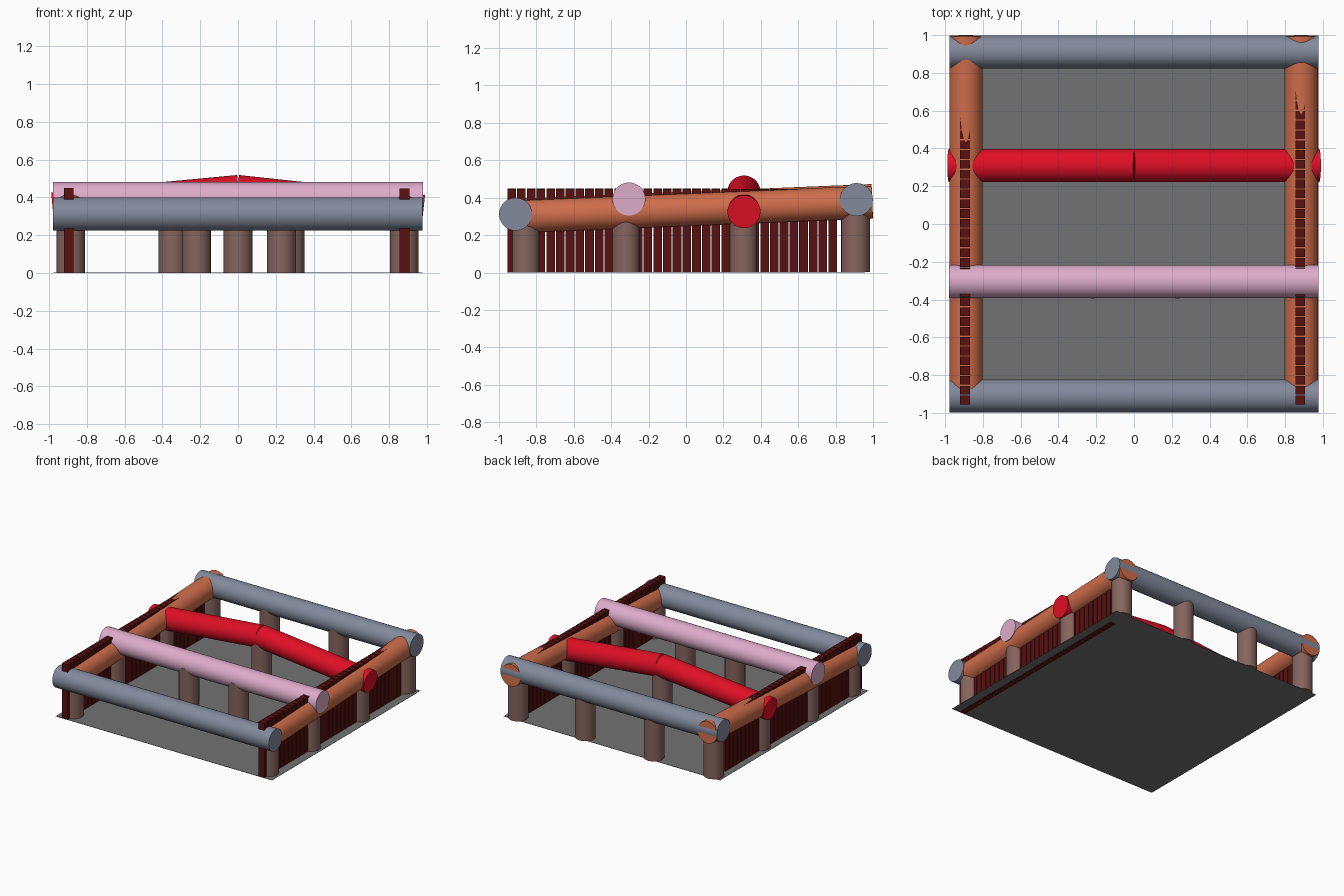
import bpy, bmesh
from mathutils import Vector, Matrix

if "Cube" in bpy.data.objects:
    bpy.data.objects.remove(bpy.data.objects["Cube"])


def srgb(r, g, b):
    return tuple(((c / 255 + 0.055) / 1.055) ** 2.4 for c in (r, g, b)) + (1,)


def mat(name, *rgb):
    m = bpy.data.materials.new(name)
    m.diffuse_color = srgb(*rgb)
    m.use_nodes = True
    m.node_tree.nodes["Principled BSDF"].inputs["Base Color"].default_value = m.diffuse_color
    return m


slate = mat("slate blue", 131, 138, 156)
orange = mat("terracotta", 207, 109, 75)
pink = mat("soft pink", 222, 172, 202)
red = mat("bright red", 224, 15, 38)
brown = mat("mauve brown", 134, 100, 94)
maroon = mat("dark maroon", 88, 16, 16)
grey = mat("floor grey", 114, 114, 114)


def finish(bm, name, material, smooth=False):
    me = bpy.data.meshes.new(name)
    bm.to_mesh(me)
    bm.free()
    if smooth:
        for p in me.polygons:
            p.use_smooth = len(p.vertices) == 4
    me.materials.append(material)
    ob = bpy.data.objects.new(name, me)
    bpy.context.collection.objects.link(ob)
    if smooth:
        bpy.ops.object.select_all(action='DESELECT')
        ob.select_set(True)
        bpy.context.view_layer.objects.active = ob
        bpy.ops.object.shade_smooth_by_angle()
    return ob


def rod(name, a, b, r, material):
    a, b = Vector(a), Vector(b)
    d = b - a
    m = Matrix.Translation((a + b) / 2) @ d.to_track_quat('Z', 'Y').to_matrix().to_4x4()
    bm = bmesh.new()
    bmesh.ops.create_cone(bm, cap_ends=True, segments=48, radius1=r, radius2=r,
                          depth=d.length, matrix=m)
    return finish(bm, name, material, True)


def box(bm, lo, hi):
    lo, hi = Vector(lo), Vector(hi)
    m = Matrix.Translation((lo + hi) / 2) @ Matrix.Diagonal((*(hi - lo), 1))
    bmesh.ops.create_cube(bm, size=1, matrix=m)


R, PR = 0.088, 0.076

# floor plate
bm = bmesh.new()
box(bm, (-0.977, -0.957, 0.001), (0.977, 0.957, 0.003))
finish(bm, "floor_plate", grey)

# cross beams
rod("front_beam", (-0.978, -0.911, 0.312), (0.977, -0.911, 0.312), R, slate)
rod("back_beam", (-0.978, 0.911, 0.39), (0.977, 0.911, 0.39), R, slate)
rod("raised_beam", (-0.98, -0.305, 0.393), (0.978, -0.305, 0.393), R, pink)

# bent beam, two halves mitred at the middle by a thin overlap
rod("bent_beam_left", (-0.98, 0.31, 0.338), (0.004, 0.31, 0.431), R, red)
rod("bent_beam_right", (0.98, 0.31, 0.325), (-0.004, 0.31, 0.431), R, red)

# sloping side beams
rod("left_side_beam", (-0.89, -0.91, 0.307), (-0.89, 0.996, 0.385), R, orange)
rod("right_side_beam", (0.885, -0.91, 0.298), (0.885, 0.996, 0.376), R, orange)

# posts: x, y, height
posts = [(0, 0.305, 0.40), (-0.22, -0.318, 0.38), (0.23, -0.318, 0.38),
         (-0.345, 0.905, 0.37), (0.275, 0.905, 0.37)]
for x in (-0.885, 0.88):
    posts += [(x, -0.857, 0.29), (x, -0.322, 0.31), (x, 0.307, 0.33), (x, 0.907, 0.36)]
for i, (x, y, h) in enumerate(posts):
    rod(f"post_{i + 1}", (x, y, 0.002), (x, y, h), PR, brown)

# slat fences under the side beams
N, Y0, PITCH, W = 34, -0.955, 0.052, 0.046
for name, x, z0, z1 in (("left_slats", -0.895, 0.002, 0.45), ("right_slats", 0.88, 0.0, 0.447)):
    bm = bmesh.new()
    for i in range(N):
        y = Y0 + i * PITCH
        box(bm, (x - 0.026, y, z0), (x + 0.026, y + W, z1))
    finish(bm, name, maroon)
